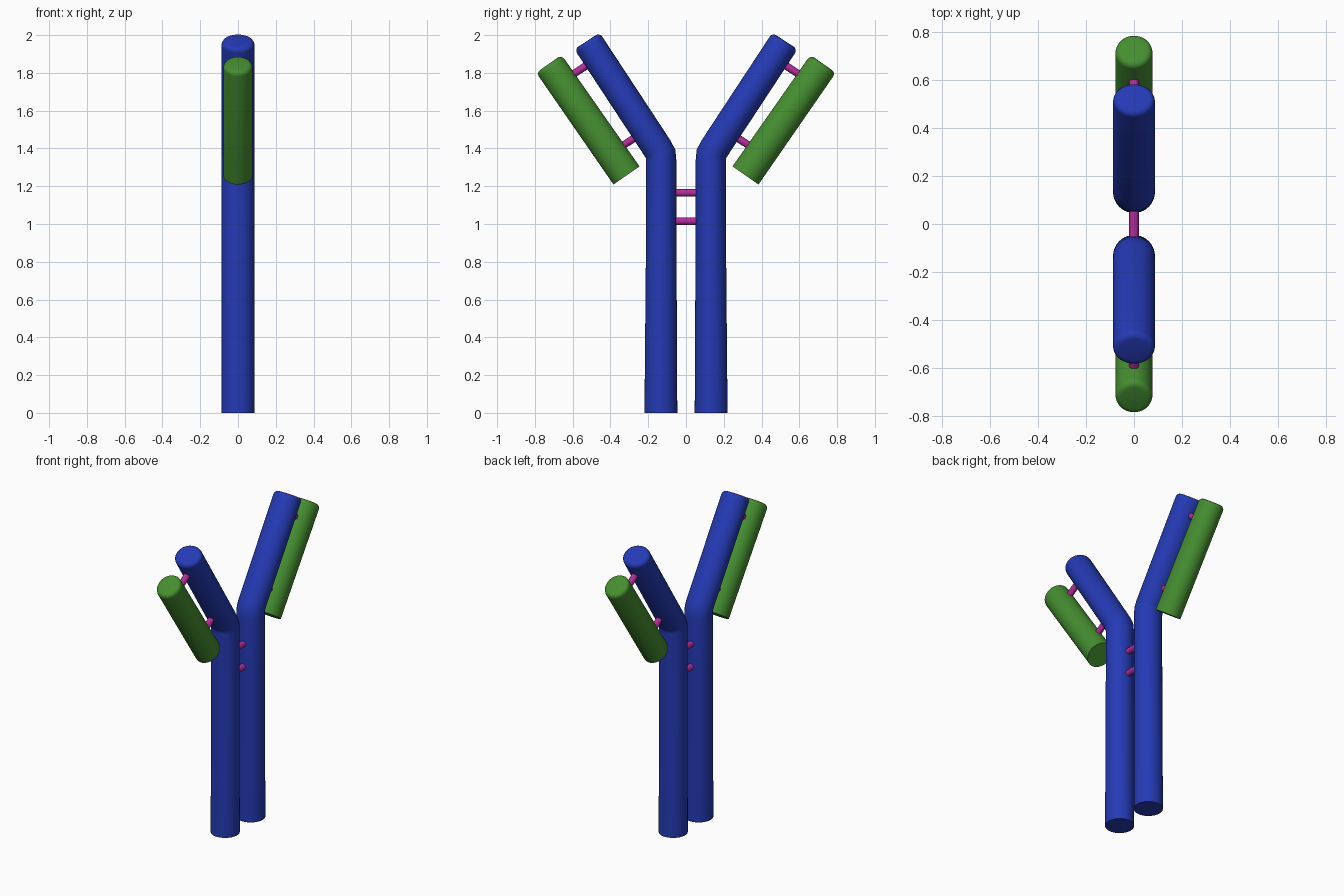
import bpy, bmesh
from math import sin, cos, pi, radians
from mathutils import Vector

old = bpy.data.objects.get("Cube")
if old:
    bpy.data.objects.remove(old, do_unlink=True)

SIDES = 40


def material(name, rgb):
    m = bpy.data.materials.new(name)
    m.use_nodes = True
    m.diffuse_color = (*rgb, 1)
    bsdf = next(n for n in m.node_tree.nodes if n.type == 'BSDF_PRINCIPLED')
    bsdf.inputs["Base Color"].default_value = (*rgb, 1)
    return m


blue = material("royal blue", (0.018, 0.042, 0.46))
green = material("leaf green", (0.06, 0.27, 0.03))
magenta = material("magenta", (0.45, 0.025, 0.33))


def tube(name, mat, rings, side=1, bevel=0.0, sides=SIDES):
    """Loft oval rings (y, z, lean from vertical, x radius, in-plane radius)."""
    rings = list(rings)
    if bevel:
        # Replace the last ring by a rounded rim
        y, z, a, rx, rp = rings.pop()
        for k in range(5):
            t = k / 4 * pi / 2
            back, shrink = bevel * (1 - sin(t)), bevel * (1 - cos(t))
            rings.append((y - back * sin(a), z - back * cos(a), a, rx - shrink, rp - shrink))
    bm = bmesh.new()
    loops = []
    for y, z, a, rx, rp in rings:
        loop = []
        for i in range(sides):
            t = 2 * pi * i / sides
            across = rp * sin(t)
            loop.append(bm.verts.new((rx * cos(t), side * (y + across * cos(a)), z - across * sin(a))))
        loops.append(loop)
    for lo, hi in zip(loops, loops[1:]):
        for i in range(sides):
            j = (i + 1) % sides
            bm.faces.new((lo[i], lo[j], hi[j], hi[i]))
    bm.faces.new(loops[0])
    bm.faces.new(loops[-1])
    bmesh.ops.recalc_face_normals(bm, faces=bm.faces)
    mesh = bpy.data.meshes.new(name)
    bm.to_mesh(mesh)
    bm.free()
    mesh.materials.append(mat)
    ob = bpy.data.objects.new(name, mesh)
    bpy.context.collection.objects.link(ob)
    bpy.ops.object.select_all(action='DESELECT')
    ob.select_set(True)
    bpy.context.view_layer.objects.active = ob
    bpy.ops.object.shade_smooth_by_angle(angle=radians(35))
    return ob


def rod(name, start, end, side=1, r=0.02):
    """Thin straight connector between two (y, z) points."""
    d = Vector((end[0] - start[0], end[1] - start[1]))
    a = Vector((0, 1)).angle_signed(d)
    return tube(name, magenta, [(*start, a, r, r), (*end, a, r, r)], side, sides=12)


lean = radians(33.2)
outer_lean = radians(34.8)

for side, label in ((1, "back"), (-1, "front")):
    # Long bent column
    tube(f"{label}_bent_column", blue, [
        (0.133, 0, 0, 0.087, 0.087),
        (0.131, 1.0, 0, 0.087, 0.08),
        (0.131, 1.335, 0, 0.087, 0.08),
        (0.134, 1.37, lean / 2, 0.087, 0.081),
        (0.150, 1.40, lean, 0.087, 0.08),
        (0.524, 1.969, lean, 0.087, 0.08)], side, bevel=0.025)
    # Short outer cylinder beside the arm
    tube(f"{label}_outer_cylinder", green, [
        (0.315, 1.257, outer_lean, 0.077, 0.084),
        (0.726, 1.848, outer_lean, 0.077, 0.082)], side, bevel=0.025)
    # Links between arm and outer cylinder
    for place, y, z in (("lower", 0.304, 1.435), ("upper", 0.567, 1.813)):
        dy, dz = 0.06 * cos(lean), 0.06 * sin(lean)
        rod(f"{label}_{place}_link", (y - dy, z + dz), (y + dy, z - dz), side)

# Rungs joining the two columns
for place, z in (("lower", 1.015), ("upper", 1.165)):
    rod(f"{place}_rung", (-0.08, z), (0.08, z))
